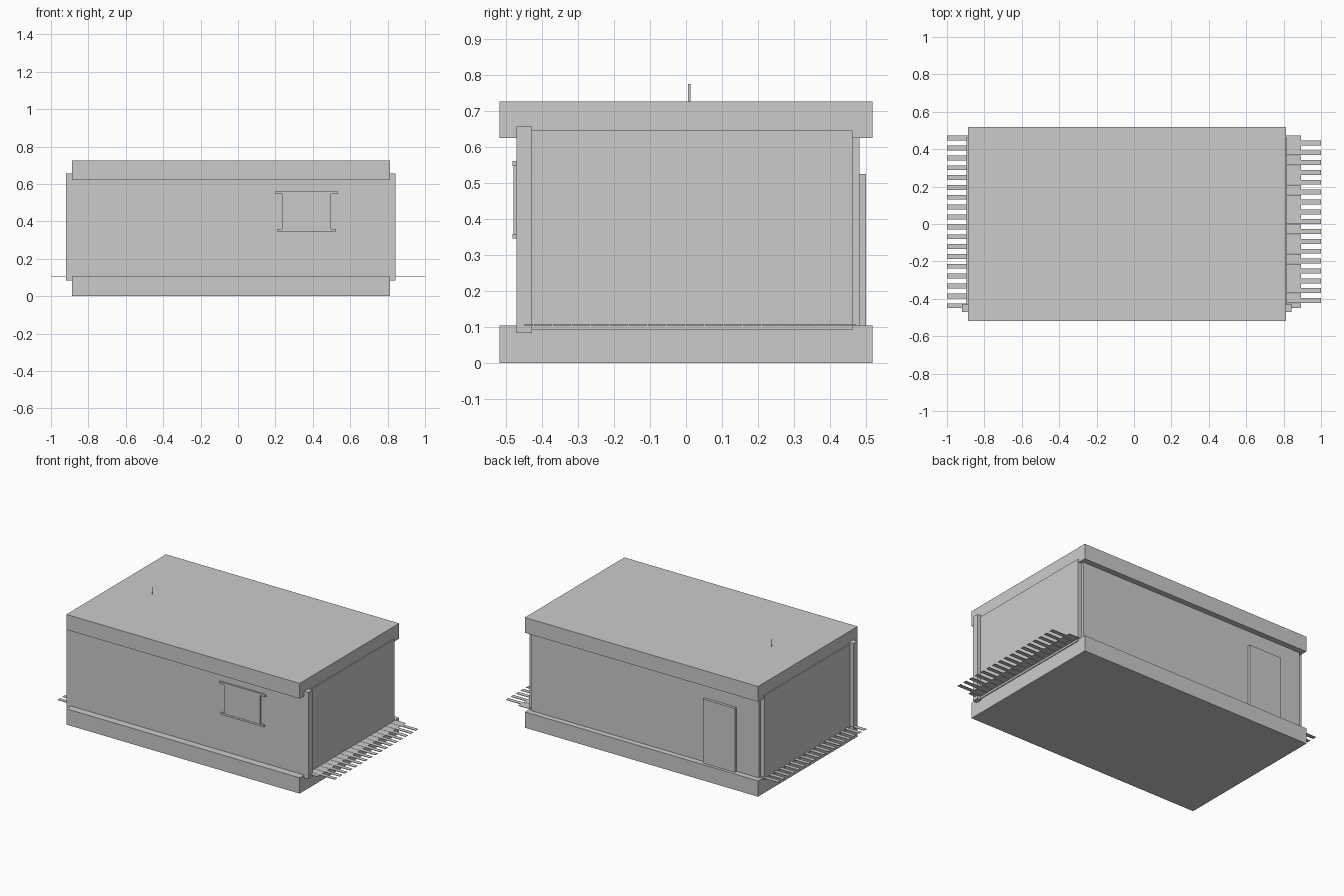
import bpy

if "Cube" in bpy.data.objects:
    bpy.data.objects.remove(bpy.data.objects["Cube"])


def box(name, x, y, z):
    """Axis-aligned block from (min, max) ranges."""
    bpy.ops.mesh.primitive_cube_add(
        size=1, location=[(a + b) / 2 for a, b in (x, y, z)])
    ob = bpy.context.object
    ob.name = name
    ob.scale = [b - a for a, b in (x, y, z)]
    bpy.ops.object.transform_apply(location=False, rotation=False, scale=True)
    return ob


def slat_row(name, x, y_first, step, count):
    """Row of thin floor slats repeated along y."""
    ob = box(name, x, (y_first - 0.013, y_first + 0.013), (0.105, 0.108))
    arr = ob.modifiers.new("repeat", 'ARRAY')
    arr.count = count
    arr.use_relative_offset = False
    arr.use_constant_offset = True
    arr.constant_offset_displace = (0, step, 0)
    return ob


# base and roof slabs
box("base_slab", (-0.888, 0.812), (-0.518, 0.518), (0, 0.104))
box("roof_slab", (-0.888, 0.812), (-0.518, 0.518), (0.625, 0.726))

# walls
box("front_wall", (-0.92, 0.842), (-0.47, -0.428), (0.084, 0.656))
box("back_wall", (-0.868, 0.792), (0.455, 0.481), (0.095, 0.64))
box("right_wall", (0.775, 0.818), (-0.428, 0.462), (0.092, 0.646))
box("left_wall", (-0.896, -0.855), (-0.428, 0.462), (0.092, 0.646))

# back door
box("door", (-0.705, -0.472), (0.48, 0.499), (0.10, 0.525))

# front window with lintel and sill
box("window_panel", (0.236, 0.496), (-0.479, -0.465), (0.35, 0.55))
box("window_lintel", (0.2, 0.535), (-0.481, -0.465), (0.547, 0.561))
box("window_sill", (0.208, 0.525), (-0.481, -0.465), (0.346, 0.358))

# two interleaved rows of floor slats running through the building
slat_row("floor_slats_left", (-1.0, 0.892), 0.459, -0.0527, 18)
slat_row("floor_slats_right", (-0.85, 1.0), 0.434, -0.0527, 17)

# roof antenna
box("antenna", (-0.632, -0.63), (0.006, 0.012), (0.72, 0.774))
